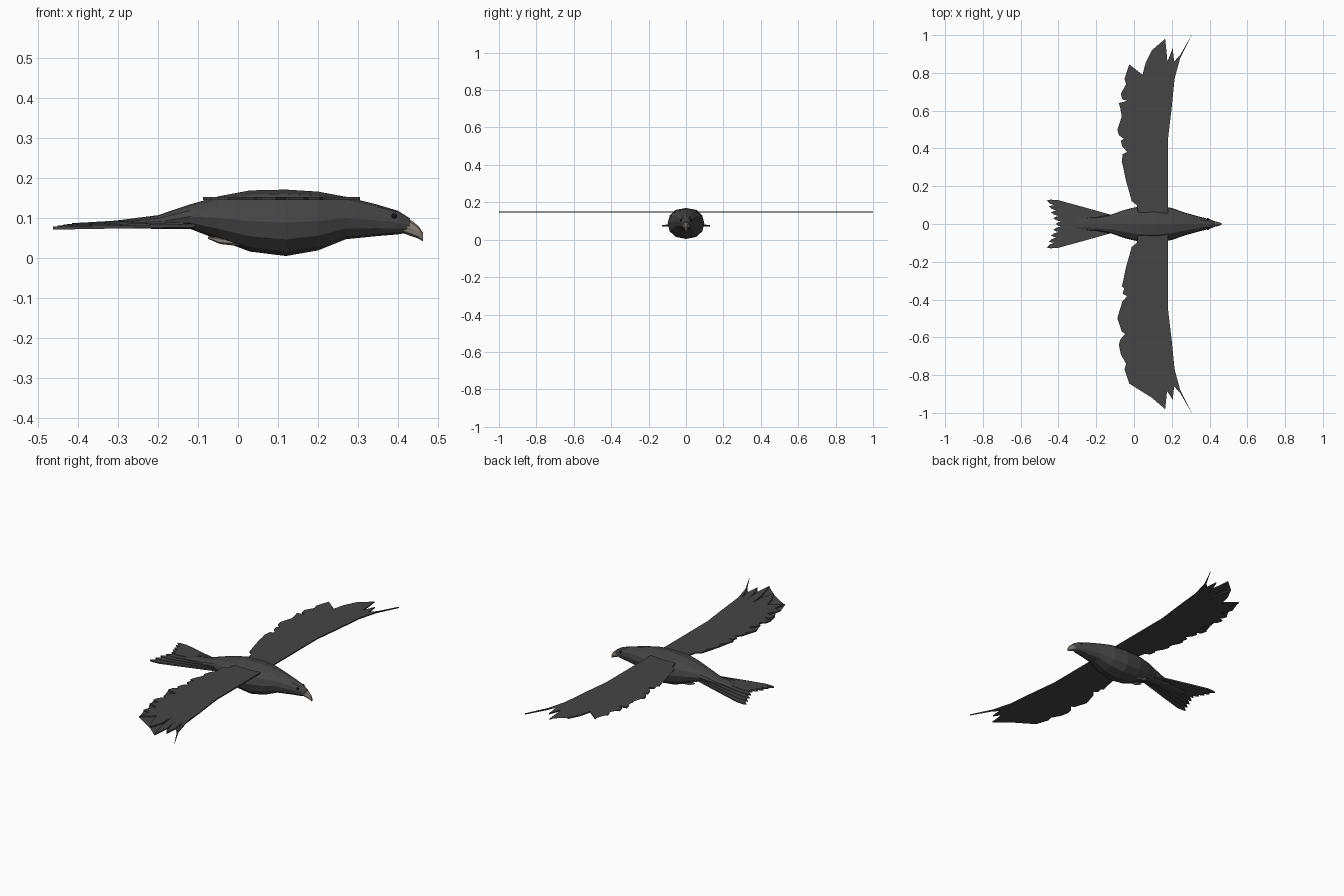
import bpy, bmesh, math
from mathutils import Vector

cube = bpy.data.objects.get("Cube")
if cube:
    bpy.data.objects.remove(cube)


def material(name, color):
    m = bpy.data.materials.new(name)
    m.use_nodes = True
    m.diffuse_color = (*color, 1)
    m.node_tree.nodes["Principled BSDF"].inputs["Base Color"].default_value = (*color, 1)
    return m


PLUMAGE = material("charcoal plumage", (0.06, 0.06, 0.06))
HORN = material("pale horn", (0.26, 0.23, 0.20))
BLACK = material("eye black", (0.01, 0.01, 0.01))


def finish(name, bm, mat):
    bmesh.ops.recalc_face_normals(bm, faces=bm.faces)
    me = bpy.data.meshes.new(name)
    bm.to_mesh(me)
    bm.free()
    me.materials.append(mat)
    ob = bpy.data.objects.new(name, me)
    bpy.context.collection.objects.link(ob)
    return ob


def loft(name, sections, mat, sides=12, y=0):
    """Skin rings given as (x, bottom, top, half width)."""
    bm = bmesh.new()
    rings = []
    for x, low, high, w in sections:
        ring = []
        for i in range(sides):
            a = math.tau * i / sides
            s = math.sin(a)
            side = math.copysign(abs(s) ** 0.8, s) * w
            ring.append(bm.verts.new((x, y + side, (low + high) / 2 + math.cos(a) * (high - low) / 2)))
        rings.append(ring)
    for a, b in zip(rings, rings[1:]):
        for i in range(sides):
            j = (i + 1) % sides
            bm.faces.new((a[i], a[j], b[j], b[i]))
    bm.faces.new(rings[0])
    bm.faces.new(rings[-1])
    return finish(name, bm, mat)


def plate(bm, points, thickness):
    """Thin closed slab over a 3D outline."""
    top = [bm.verts.new(p + Vector((0, 0, thickness / 2))) for p in points]
    low = [bm.verts.new(p - Vector((0, 0, thickness / 2))) for p in points]
    bm.faces.new(top)
    bm.faces.new(low[::-1])
    for i in range(len(points)):
        j = (i + 1) % len(points)
        bm.faces.new((top[i], low[i], low[j], top[j]))


def feather(bm, root, tip, root_w, w, thickness):
    """Blade that widens toward a pointed end."""
    d = tip - root
    n = Vector((-d.y, d.x, 0)).normalized()
    shape = ((0, root_w), (0.5, w * 0.85), (0.85, w), (0.95, w * 0.55))
    left = [root + d * t + n * k / 2 for t, k in shape]
    right = [root + d * t - n * k / 2 for t, k in shape]
    plate(bm, left + [tip] + right[::-1], thickness)


# Body, neck and head
loft("body", [
    (-0.34, 0.073, 0.088, 0.03), (-0.20, 0.072, 0.106, 0.036),
    (-0.12, 0.072, 0.133, 0.05), (-0.05, 0.045, 0.153, 0.075),
    (0.03, 0.015, 0.168, 0.094), (0.12, 0.004, 0.17, 0.098),
    (0.20, 0.018, 0.165, 0.085), (0.27, 0.046, 0.152, 0.06),
    (0.35, 0.054, 0.132, 0.038), (0.40, 0.058, 0.117, 0.026),
    (0.43, 0.064, 0.098, 0.014)], PLUMAGE)

# Hooked beak
loft("beak", [
    (0.415, 0.06, 0.1, 0.018), (0.435, 0.053, 0.092, 0.013),
    (0.452, 0.047, 0.078, 0.009), (0.462, 0.041, 0.062, 0.004)], HORN, 8)

# Wing: leading edge, spread primaries, then ragged trailing edge
LEADING = [(0.05, 0), (0.18, 0), (0.18, 0.45), (0.2, 0.62), (0.215, 0.77), (0.245, 0.88)]
PRIMARIES = [(0.305, 1.0), (0.205, 0.93), (0.165, 0.98), (0.095, 0.92), (-0.025, 0.845)]
NOTCHES = [(0.2, 0.79), (0.165, 0.79), (0.12, 0.77), (0.045, 0.79)]
TRAILING = [(-0.05, 0.77), (-0.07, 0.69), (-0.08, 0.64), (-0.065, 0.57), (-0.088, 0.5),
            (-0.07, 0.44), (-0.06, 0.37), (-0.065, 0.33), (-0.045, 0.24), (-0.02, 0.15)]
outline = list(LEADING)
for i, tip in enumerate(PRIMARIES):
    outline.append(tip)
    if i < len(NOTCHES):
        a, b = tip, NOTCHES[i]
        # bulge the inner vane of each primary
        outline += [((a[0] + b[0]) / 2 - 0.008, (a[1] + b[1]) / 2), b]
        if i < 3:
            c = PRIMARIES[i + 1]
            outline.append(((b[0] + c[0]) / 2 + 0.01, (b[1] + c[1]) / 2))
outline.append((-0.01, 0.775))
for (x, y), nxt in zip(TRAILING, TRAILING[1:] + [(0, 0.09)]):
    # rounded feather end, then the notch before the next one
    outline += [(x, y), (x + 0.008, y - 0.03), (x + 0.034, nxt[1] + 0.012)]
outline.append((0.02, 0.07))

for side, label in ((1, "left"), (-1, "right")):
    bm = bmesh.new()
    plate(bm, [Vector((x, y * side, 0.148)) for x, y in outline], 0.007)
    bmesh.ops.triangulate(bm, faces=bm.faces)
    finish(label + "_wing", bm, PLUMAGE)

    # Folded foot under the tail root
    loft(label + "_foot", [
        (-0.075, 0.047, 0.053, 0.004), (-0.045, 0.034, 0.05, 0.012),
        (-0.01, 0.03, 0.05, 0.01), (0.02, 0.03, 0.05, 0.005)], HORN, 6, side * 0.03)

    # Eye
    bm = bmesh.new()
    bmesh.ops.create_uvsphere(bm, u_segments=8, v_segments=6, radius=0.007)
    bmesh.ops.translate(bm, verts=bm.verts, vec=(0.39, side * 0.025, 0.104))
    finish(label + "_eye", bm, BLACK)

# Fanned tail, outer feathers lower and longer
bm = bmesh.new()
for i in range(-4, 5):
    k = abs(i)
    root = Vector((-0.11, i * 0.009, 0.1 - k * 0.005))
    tip = Vector((-0.415 - k * 0.012, i * 0.031, 0.082 - k * 0.002))
    feather(bm, root, tip, 0.018, 0.034, 0.008)
finish("tail", bm, PLUMAGE)
